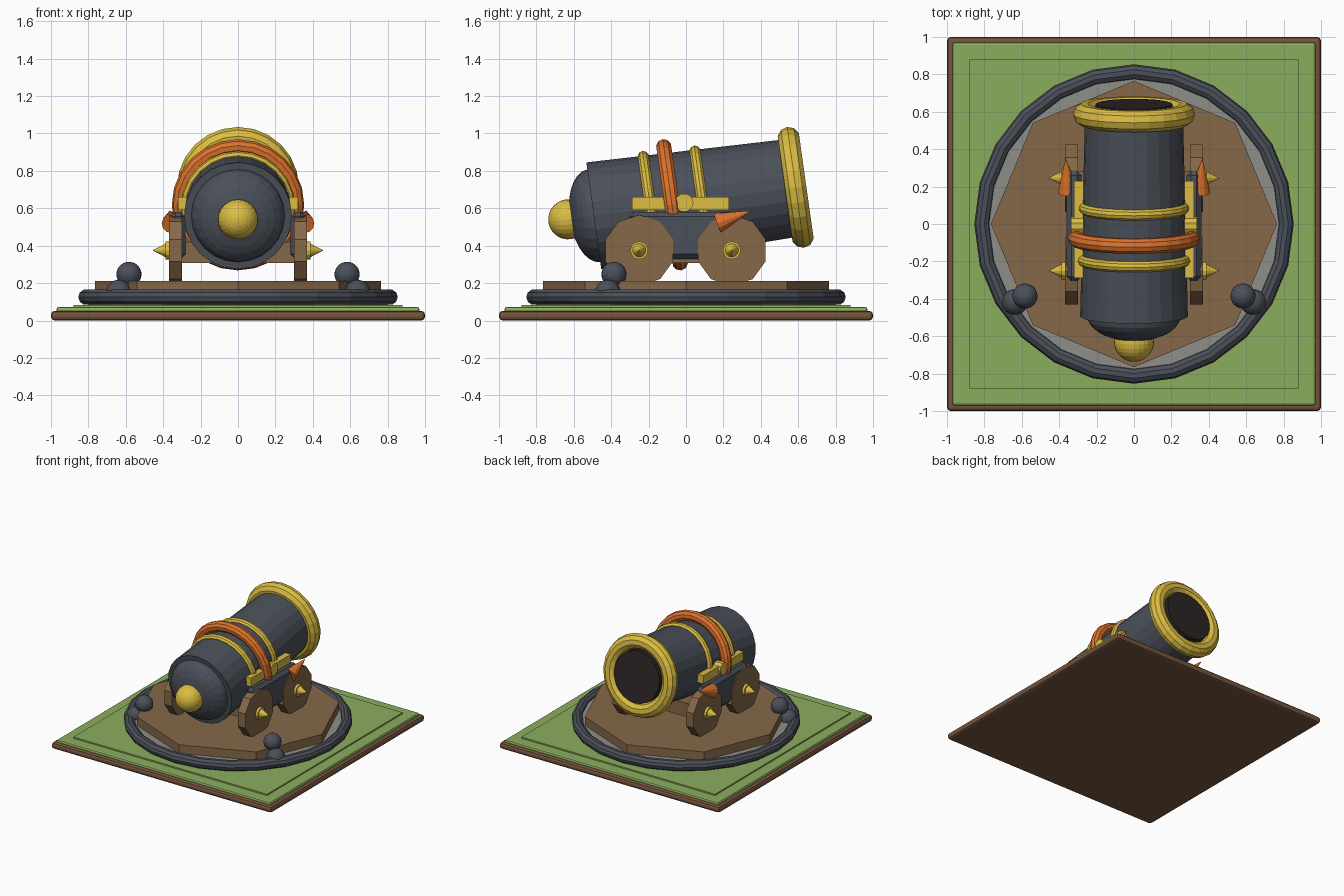
import bpy
from math import radians
from mathutils import Matrix, Vector

cube = bpy.data.objects.get("Cube")
if cube:
    bpy.data.objects.remove(cube, do_unlink=True)


def material(name, rgb):
    m = bpy.data.materials.new(name)
    m.use_nodes = True
    m.diffuse_color = (*rgb, 1)
    m.node_tree.nodes["Principled BSDF"].inputs["Base Color"].default_value = (*rgb, 1)
    return m


EARTH = material("earth brown", (0.18, 0.09, 0.048))
GRASS = material("grass green", (0.26, 0.42, 0.11))
STONE = material("light stone", (0.27, 0.27, 0.25))
IRON = material("dark iron", (0.07, 0.08, 0.1))
WOOD = material("wood", (0.24, 0.14, 0.067))
GOLD = material("gold", (0.72, 0.51, 0.055))
COPPER = material("copper orange", (0.72, 0.17, 0.026))
BORE = material("bore black", (0.026, 0.018, 0.018))


def finish(name, mat, matrix, bevel=0, segments=2):
    """Name the new primitive, place it, colour it and optionally round its edges."""
    ob = bpy.context.object
    ob.name = ob.data.name = name
    ob.data.transform(matrix)
    ob.data.materials.append(mat)
    if bevel:
        mod = ob.modifiers.new("Rounded edges", "BEVEL")
        mod.width, mod.segments = bevel, segments
    return ob


def box(name, mat, low, high, bevel=0, segments=2):
    low, high = Vector(low), Vector(high)
    bpy.ops.mesh.primitive_cube_add(size=1)
    place = Matrix.Translation((low + high) / 2) @ Matrix.Diagonal((*(high - low), 1))
    return finish(name, mat, place, bevel, segments)


def cone(name, mat, frame, start, end, r1, r2, sides, bevel=0):
    """Cylinder or cone along the frame's z axis, from start to end."""
    bpy.ops.mesh.primitive_cone_add(vertices=sides, radius1=r1, radius2=r2, depth=end - start)
    return finish(name, mat, frame @ Matrix.Translation((0, 0, (start + end) / 2)), bevel)


def ring(name, mat, frame, height, major, minor, sides=24, tube=10):
    bpy.ops.mesh.primitive_torus_add(major_radius=major, minor_radius=minor,
                                     major_segments=sides, minor_segments=tube)
    return finish(name, mat, frame @ Matrix.Translation((0, 0, height)))


def ball(name, mat, frame, radius, depth=None):
    bpy.ops.mesh.primitive_uv_sphere_add(segments=24, ring_count=14, radius=1)
    return finish(name, mat, frame @ Matrix.Diagonal((radius, radius, depth or radius, 1)))


# Square ground base
box("base_slab", EARTH, (-1, -1, 0), (1, 1, 0.052), 0.02)
box("grass_layer", GRASS, (-0.97, -0.97, 0.04), (0.97, 0.97, 0.072), 0.012)
box("grass_inset", GRASS, (-0.88, -0.88, 0.06), (0.88, 0.88, 0.083))

# Round foundation and wooden platform
UP = Matrix.Identity(4)
cone("stone_disc", STONE, UP, 0.07, 0.14, 0.8, 0.8, 24)
ring("foundation_ring", IRON, UP, 0.125, 0.812, 0.042)
cone("wood_platform", WOOD, UP, 0.12, 0.21, 0.765, 0.765, 8)

# Barrel, built along its raised axis
AXIS = Matrix.Translation((0, -0.493, 0.56)) @ Matrix.Rotation(radians(-82), 4, "X")
cone("barrel", IRON, AXIS, 0, 1.09, 0.288, 0.262, 24)
ball("breech_dome", IRON, AXIS, 0.25, 0.13)
ball("breech_knob", GOLD, AXIS @ Matrix.Translation((0, 0, -0.138)), 0.107)
ring("muzzle_ring", GOLD, AXIS, 1.09, 0.266, 0.06)
cone("bore", BORE, AXIS, 1.0, 1.145, 0.205, 0.205, 24)
ring("rear_band", GOLD, AXIS, 0.306, 0.277, 0.03)
ring("front_band", GOLD, AXIS, 0.584, 0.267, 0.03)
ring("copper_band", COPPER, AXIS, 0.422, 0.312, 0.042)

# Carriage bed under the barrel
box("carriage_bed", WOOD, (-0.31, -0.28, 0.307), (0.31, 0.28, 0.42))

TURN = Matrix.Rotation(radians(90), 4, "Z")
for s, side in ((1, "left"), (-1, "right")):
    # Cheek panel, gold cap rail and trunnion
    xs = sorted((s * 0.28, s * 0.36))
    box(f"{side}_cheek", IRON, (xs[0], -0.305, 0.33), (xs[1], 0.285, 0.58), 0.025, 1)
    xs = sorted((s * 0.26, s * 0.32))
    box(f"{side}_cap_rail", GOLD, (xs[0], -0.29, 0.59), (xs[1], 0.23, 0.66))
    out = Matrix.Rotation(radians(s * 90), 4, "Y")
    cone(f"{side}_trunnion", GOLD, Matrix.Translation((0, -0.01, 0.63)) @ out,
         0.24, 0.338, 0.05, 0.05, 10)

    # Wheels with spiked hubs
    for y, end in ((-0.25, "front"), (0.245, "back")):
        axle = Matrix.Translation((0, y, 0.375)) @ out
        cone(f"{side}_{end}_wheel", WOOD, axle @ TURN, 0.3, 0.368, 0.19, 0.19, 10)
        cone(f"{side}_{end}_hub", GOLD, axle, 0.36, 0.388, 0.048, 0.048, 12)
        cone(f"{side}_{end}_spike", GOLD, axle, 0.388, 0.457, 0.036, 0, 12)

    # Copper horn on the cheek
    base, tip = Vector((s * 0.352, 0.17, 0.52)), Vector((s * 0.366, 0.352, 0.588))
    aim = (tip - base).to_track_quat("Z", "Y").to_matrix().to_4x4()
    cone(f"{side}_horn", COPPER, Matrix.Translation(base) @ aim,
         0, (tip - base).length, 0.056, 0, 12)

    # Pile of shot on the foundation ring
    for i, (x, y, z, r) in enumerate(((0.583, -0.385, 0.247, 0.067),
                                      (0.638, -0.418, 0.15, 0.068),
                                      (0.56, -0.375, 0.155, 0.06))):
        ball(f"{side}_shot_{i + 1}", IRON, Matrix.Translation((s * x, y, z)), r)
